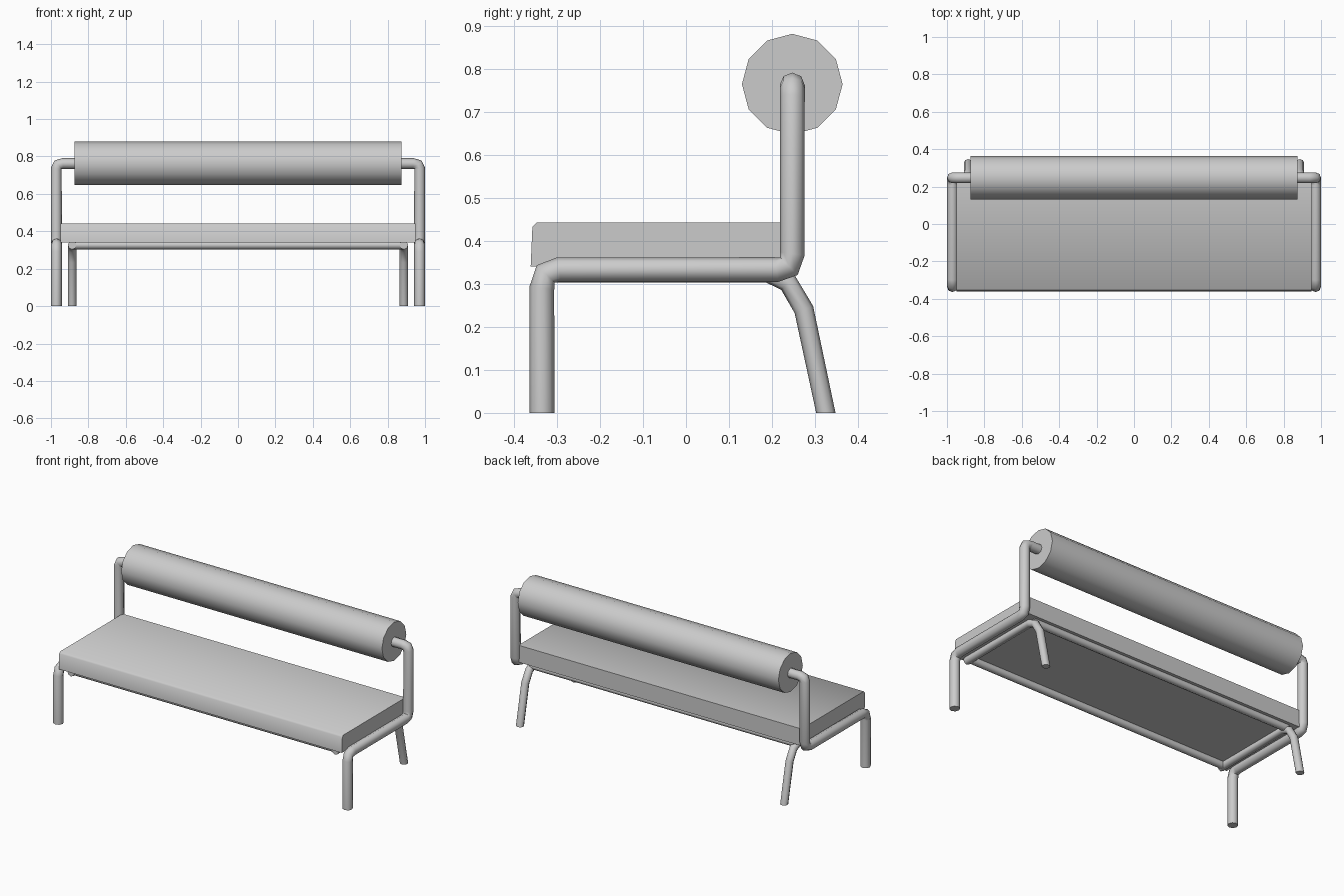
import bpy, bmesh, math

if "Cube" in bpy.data.objects:
    bpy.data.objects.remove(bpy.data.objects["Cube"])


def smooth(ob, angle=50):
    bpy.ops.object.select_all(action='DESELECT')
    ob.select_set(True)
    bpy.context.view_layer.objects.active = ob
    bpy.ops.object.shade_smooth_by_angle(angle=math.radians(angle))


def tube(name, pts, radius):
    """Eight-sided capped tube along a path, converted to a mesh."""
    cu = bpy.data.curves.new(name, 'CURVE')
    cu.dimensions = '3D'
    cu.bevel_depth = radius
    cu.bevel_resolution = 2
    cu.use_fill_caps = True
    sp = cu.splines.new('POLY')
    sp.points.add(len(pts) - 1)
    for p, co in zip(sp.points, pts):
        p.co = (*co, 1)
    ob = bpy.data.objects.new(name, cu)
    bpy.context.collection.objects.link(ob)
    bpy.ops.object.select_all(action='DESELECT')
    ob.select_set(True)
    bpy.context.view_layer.objects.active = ob
    bpy.ops.object.convert(target='MESH')
    ob = bpy.context.view_layer.objects.active
    ob.name = name
    # feet sit flat on the floor
    for v in ob.data.vertices:
        if v.co.z < 0.03:
            v.co.z = 0
    smooth(ob)
    return ob


def prism(name, profile, half):
    """Extrude a (y, z) profile along x."""
    bm = bmesh.new()
    f = bm.faces.new([bm.verts.new((-half, y, z)) for y, z in profile])
    ext = bmesh.ops.extrude_face_region(bm, geom=[f])
    for v in ext['geom']:
        if isinstance(v, bmesh.types.BMVert):
            v.co.x = half
    bmesh.ops.recalc_face_normals(bm, faces=bm.faces)
    me = bpy.data.meshes.new(name)
    bm.to_mesh(me)
    bm.free()
    ob = bpy.data.objects.new(name, me)
    bpy.context.collection.objects.link(ob)
    smooth(ob)
    return ob


# seat cushion
prism("seat", [(-0.361, 0.34), (-0.357, 0.432), (-0.347, 0.443),
               (0.25, 0.443), (0.25, 0.34)], 0.95)

# backrest roll, twelve sides
prism("backrest_roll", [(0.247 + 0.117 * math.cos(math.radians(a)),
                         0.764 + 0.117 * math.sin(math.radians(a)))
                        for a in range(0, 360, 30)], 0.875)

for s, side in ((-1, "left"), (1, "right")):
    # side frame: front leg, seat rail, back post and roll support
    x = s * 0.971
    tube(side + "_side_frame", [
        (x, -0.335, 0), (x, -0.335, 0.29), (x, -0.326, 0.323), (x, -0.295, 0.333),
        (x, 0.21, 0.333), (x, 0.239, 0.341), (x, 0.247, 0.37),
        (x, 0.247, 0.735), (s * 0.963, 0.247, 0.756), (s * 0.937, 0.247, 0.762),
        (s * 0.86, 0.247, 0.762)], 0.029)
    # under-seat rail bending into the splayed rear leg
    x = s * 0.887
    tube(side + "_rear_leg", [
        (x, -0.335, 0.326), (x, 0.19, 0.326), (x, 0.237, 0.303),
        (x, 0.274, 0.24), (x, 0.325, 0)], 0.023)

# cross bars under the seat
for name, y in (("front_bar", -0.31), ("rear_bar", 0.215)):
    tube(name, [(-0.887, y, 0.326), (0.887, y, 0.326)], 0.022)
